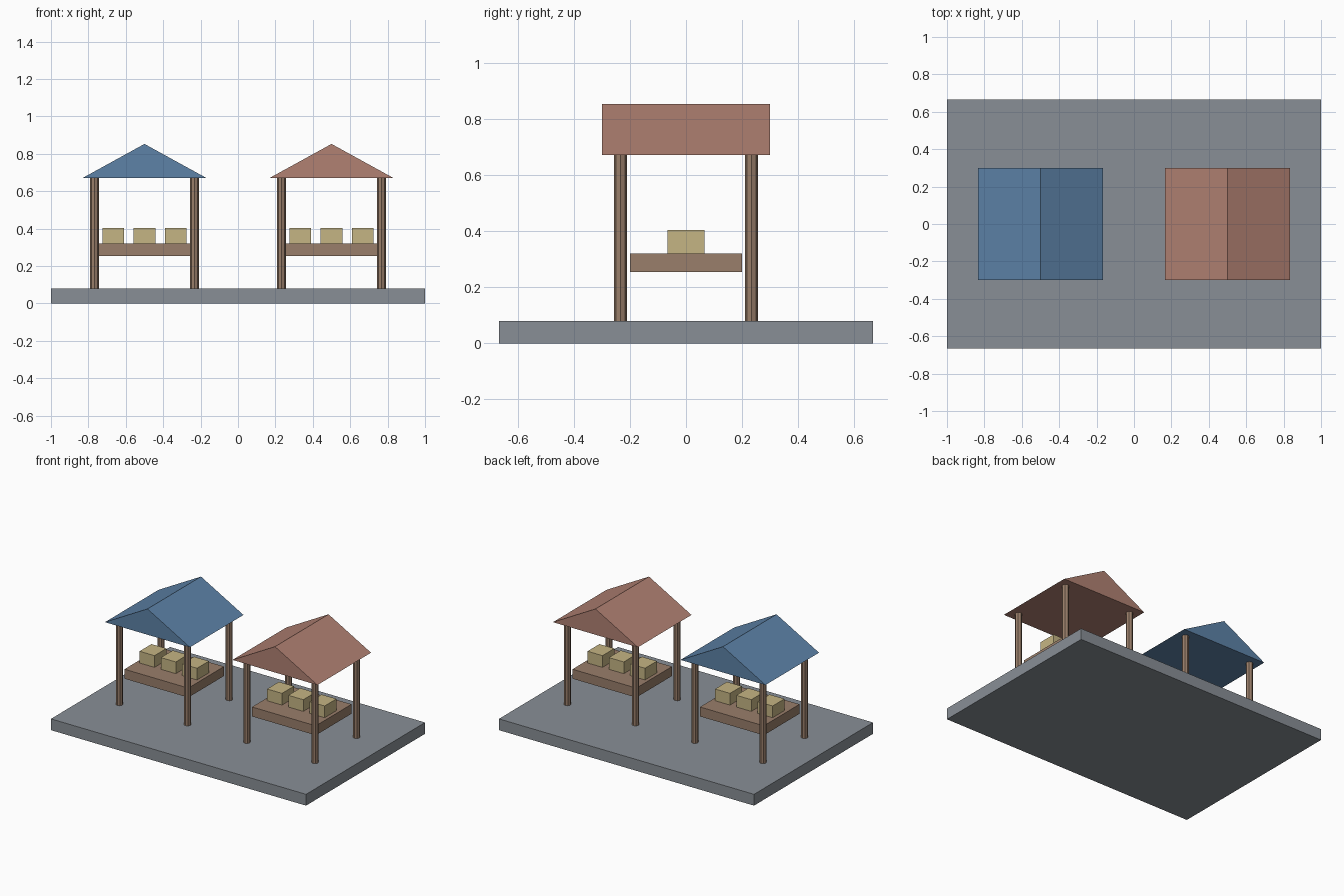
import bpy
import bmesh

default = bpy.data.objects.get("Cube")
if default:
    bpy.data.objects.remove(default, do_unlink=True)


def material(name, rgb):
    mat = bpy.data.materials.new(name)
    mat.use_nodes = True
    mat.diffuse_color = (*rgb, 1)
    mat.node_tree.nodes["Principled BSDF"].inputs["Base Color"].default_value = (*rgb, 1)
    return mat


STONE = material("stone grey", (0.25, 0.275, 0.305))
WOOD = material("wood brown", (0.32, 0.21, 0.145))
STRAW = material("straw yellow", (0.56, 0.46, 0.23))
BLUE = material("roof blue", (0.11, 0.225, 0.39))
RED = material("roof red", (0.44, 0.22, 0.17))


def add_object(name, bm, mat, location):
    bmesh.ops.recalc_face_normals(bm, faces=bm.faces)
    mesh = bpy.data.meshes.new(name)
    bm.to_mesh(mesh)
    bm.free()
    mesh.materials.append(mat)
    obj = bpy.data.objects.new(name, mesh)
    obj.location = location
    bpy.context.collection.objects.link(obj)
    return obj


def box(name, size, location, mat):
    bm = bmesh.new()
    bmesh.ops.create_cube(bm, size=1)
    bmesh.ops.scale(bm, vec=size, verts=bm.verts)
    return add_object(name, bm, mat, location)


def post(name, radius, bottom, top, x, y):
    bm = bmesh.new()
    bmesh.ops.create_cone(bm, cap_ends=True, segments=8, radius1=radius,
                          radius2=radius, depth=top - bottom)
    return add_object(name, bm, WOOD, (x, y, (bottom + top) / 2))


def gable_roof(name, half_width, half_depth, height, location, mat):
    # Triangular profile extruded from front to back
    bm = bmesh.new()
    profile = [(-half_width, 0), (half_width, 0), (0, height)]
    face = bm.faces.new([bm.verts.new((x, -half_depth, z)) for x, z in profile])
    result = bmesh.ops.extrude_face_region(bm, geom=[face], use_keep_orig=True)
    moved = [v for v in result["geom"] if isinstance(v, bmesh.types.BMVert)]
    bmesh.ops.translate(bm, vec=(0, 2 * half_depth, 0), verts=moved)
    return add_object(name, bm, mat, location)


def stall(side, cx, roof_mat):
    # Four octagonal posts
    for sx, x_name in ((-1, "right"), (1, "left")):
        for sy, y_name in ((-1, "front"), (1, "back")):
            post(f"{side}_stall_post_{y_name}_{x_name}", 0.0233, 0.08, 0.67,
                 cx + sx * 0.267, sy * 0.233)
    # Counter with three crates of goods
    box(f"{side}_stall_counter", (0.5, 0.4, 0.067), (cx, 0, 0.287), WOOD)
    for i in (-1, 0, 1):
        box(f"{side}_stall_crate_{i + 2}", (0.117, 0.133, 0.083),
            (cx + i * 0.167, 0, 0.362), STRAW)
    # Gabled roof
    gable_roof(f"{side}_stall_roof", 0.333, 0.3, 0.183, (cx, 0, 0.67), roof_mat)


# Ground slab and the two stalls
box("ground_slab", (2, 1.333, 0.08), (0, 0, 0.04), STONE)
stall("right", -0.5, BLUE)
stall("left", 0.5, RED)
